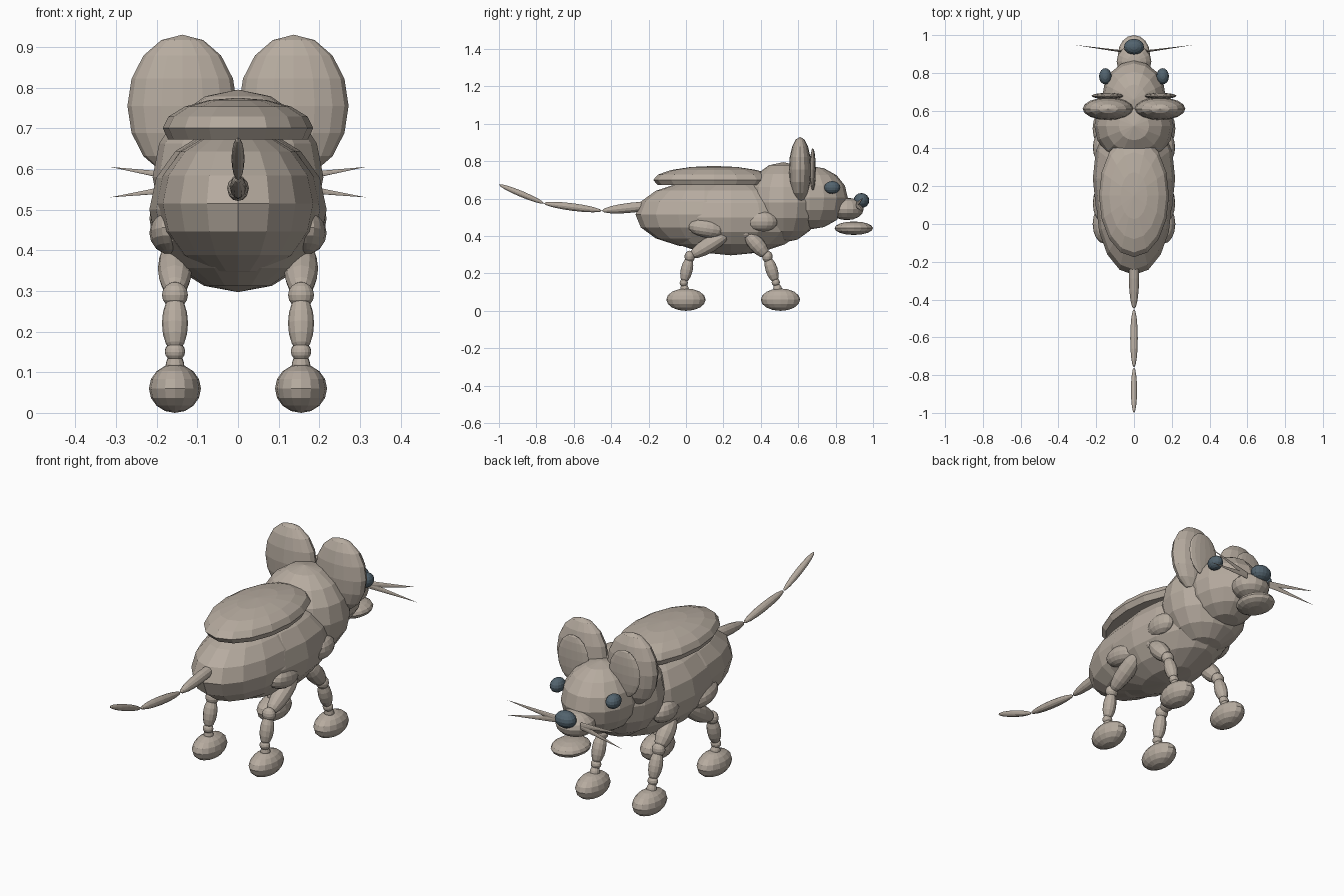
import bpy, bmesh, math
from mathutils import Vector, Matrix

if "Cube" in bpy.data.objects:
    bpy.data.objects.remove(bpy.data.objects["Cube"])


def material(name, rgb):
    m = bpy.data.materials.new(name)
    m.diffuse_color = (*rgb, 1)
    m.use_nodes = True
    m.node_tree.nodes["Principled BSDF"].inputs["Base Color"].default_value = m.diffuse_color
    return m


FUR = material("warm grey fur", (0.47, 0.41, 0.35))
DARK = material("dark slate", (0.085, 0.125, 0.155))


def finish(name, bm, mat):
    me = bpy.data.meshes.new(name)
    bm.to_mesh(me)
    bm.free()
    ob = bpy.data.objects.new(name, me)
    ob.data.materials.append(mat)
    bpy.context.collection.objects.link(ob)
    return ob


def ellipsoid(name, c, r, mat=FUR, tilt=0.0, cut=None):
    """Low-poly ellipsoid, tilted about x, optionally cut flat below a height."""
    bm = bmesh.new()
    bmesh.ops.create_uvsphere(bm, u_segments=16, v_segments=8, radius=1)
    bmesh.ops.transform(bm, verts=bm.verts, matrix=Matrix.Translation(c)
                        @ Matrix.Rotation(tilt, 4, 'X') @ Matrix.Diagonal((*r, 1)))
    if cut is not None:
        geom = bm.verts[:] + bm.edges[:] + bm.faces[:]
        bmesh.ops.bisect_plane(bm, geom=geom, plane_co=(0, 0, cut),
                               plane_no=(0, 0, 1), clear_inner=True)
        bmesh.ops.holes_fill(bm, edges=[e for e in bm.edges if e.is_boundary])
    return finish(name, bm, mat)


def limb(name, a, b, rad):
    """Spindle stretched between two points."""
    a, b = Vector(a), Vector(b)
    d = b - a
    bm = bmesh.new()
    bmesh.ops.create_uvsphere(bm, u_segments=12, v_segments=8, radius=1)
    bmesh.ops.transform(bm, verts=bm.verts, matrix=Matrix.Translation((a + b) / 2)
                        @ d.to_track_quat('Z', 'Y').to_matrix().to_4x4()
                        @ Matrix.Diagonal((rad, rad, d.length / 2, 1)))
    return finish(name, bm, FUR)


def whisker(name, a, b):
    """Thin flattened spike."""
    a, b = Vector(a), Vector(b)
    d = b - a
    bm = bmesh.new()
    bmesh.ops.create_cone(bm, cap_ends=True, segments=8, radius1=0.016,
                          radius2=0, depth=d.length)
    bmesh.ops.transform(bm, verts=bm.verts, matrix=Matrix.Translation((a + b) / 2)
                        @ d.to_track_quat('Z', 'Y').to_matrix().to_4x4())
    mid_y = (a.y + b.y) / 2
    for v in bm.verts:  # flatten front to back around the centre line
        t = (v.co - a).dot(d) / d.length_squared
        axis_y = a.y + d.y * t
        v.co.y = axis_y + (v.co.y - axis_y) * 0.35
    return finish(name, bm, FUR)


# Body, neck and head
ellipsoid("rear_body", (0, 0.10, 0.515), (0.20, 0.37, 0.18))
ellipsoid("belly", (0, 0.24, 0.50), (0.218, 0.41, 0.203))
ellipsoid("neck", (0, 0.52, 0.58), (0.21, 0.20, 0.215))
ellipsoid("head", (0, 0.66, 0.605), (0.17, 0.205, 0.17))
ellipsoid("back_pad", (0, 0.15, 0.70), (0.185, 0.325, 0.075), cut=0.672)

# Face
ellipsoid("snout", (0, 0.86, 0.545), (0.092, 0.09, 0.06))
ellipsoid("lower_jaw", (0, 0.897, 0.442), (0.085, 0.103, 0.036))
ellipsoid("nose", (0, 0.938, 0.59), (0.053, 0.042, 0.04), DARK)

# Tail
tail = [(0, -0.12, 0.57), (0, -0.45, 0.535), (0, -0.76, 0.575), (0, -1.0, 0.675)]
for i, rad in enumerate((0.027, 0.02, 0.016)):
    limb(f"tail_{i + 1}", tail[i], tail[i + 1], rad)

for side, s in (("left", -1), ("right", 1)):
    # Eyes and ears
    ellipsoid(f"{side}_eye", (s * 0.152, 0.782, 0.66), (0.033, 0.043, 0.034), DARK)
    ellipsoid(f"{side}_ear", (s * 0.137, 0.61, 0.755), (0.135, 0.06, 0.175))
    ellipsoid(f"{side}_inner_ear", (s * 0.14, 0.678, 0.755), (0.085, 0.016, 0.115))
    # Whiskers
    whisker(f"{side}_upper_whisker", (s * 0.07, 0.915, 0.568), (s * 0.315, 0.948, 0.605))
    whisker(f"{side}_lower_whisker", (s * 0.07, 0.915, 0.563), (s * 0.315, 0.948, 0.53))
    # Haunch and shoulder
    ellipsoid(f"{side}_haunch", (s * 0.168, 0.11, 0.442), (0.05, 0.10, 0.05), tilt=-0.15)
    ellipsoid(f"{side}_shoulder", (s * 0.168, 0.405, 0.478), (0.05, 0.085, 0.055))
    # Legs: hip, knee, ankle, foot as (y, z)
    for end, pts in (("rear", ((0.235, 0.42), (0.02, 0.29), (-0.012, 0.15), (0.0, 0.06))),
                     ("front", ((0.32, 0.42), (0.435, 0.29), (0.48, 0.152), (0.505, 0.06)))):
        hip, knee, ankle, foot = [Vector((s * 0.155, y, z)) for y, z in pts]
        n = f"{side}_{end}"
        ellipsoid(f"{n}_hip_joint", hip, (0.034,) * 3)
        limb(f"{n}_upper_leg", hip, knee, 0.042)
        ellipsoid(f"{n}_knee", knee, (0.032, 0.028, 0.032))
        limb(f"{n}_lower_leg", knee, ankle, 0.032)
        ellipsoid(f"{n}_ankle", ankle, (0.025, 0.022, 0.022))
        limb(f"{n}_foot_joint", ankle, foot, 0.024)
        ellipsoid(f"{n}_foot", foot, (0.064, 0.105, 0.06))
